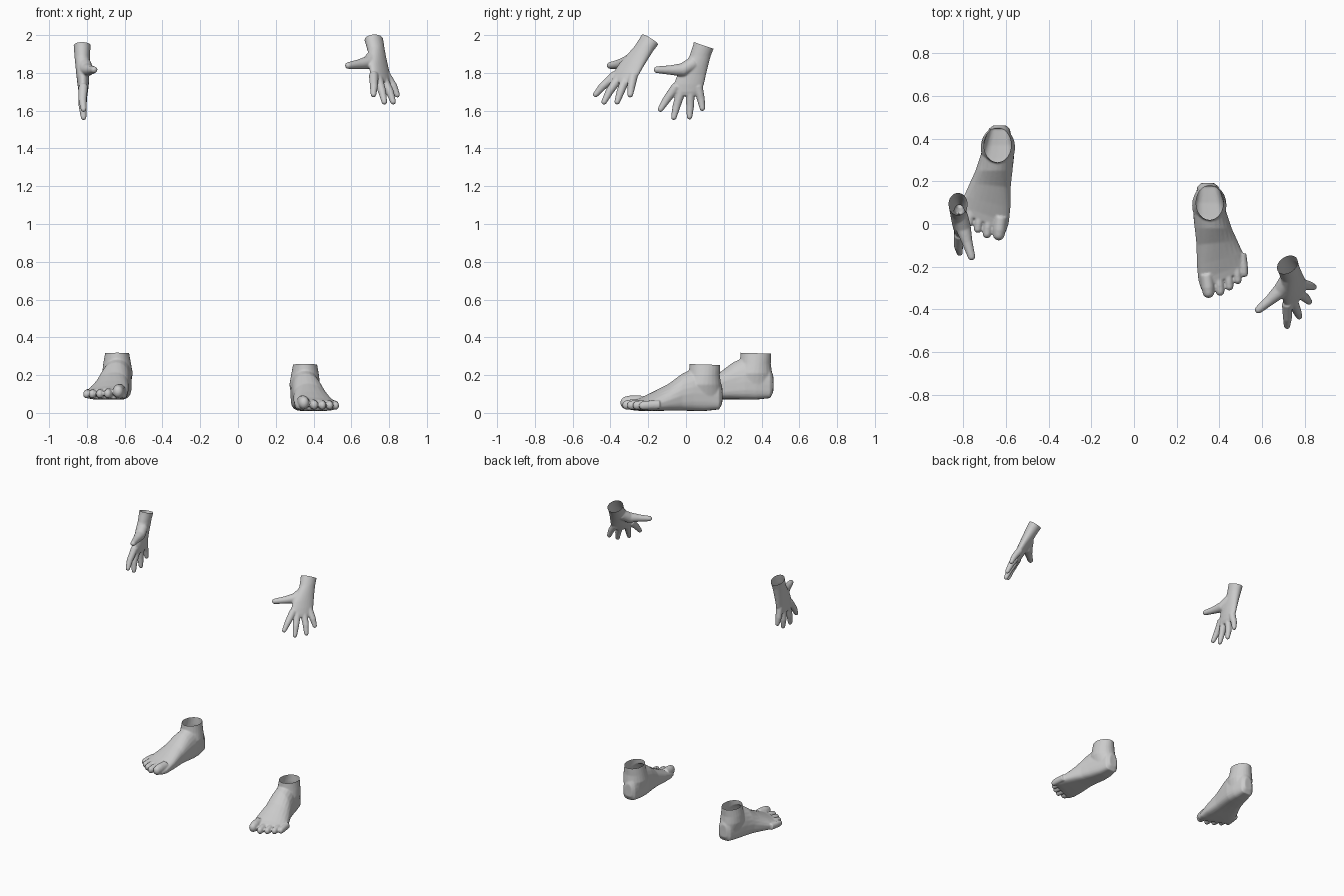
import bpy, bmesh, math
from mathutils import Vector, Matrix

if "Cube" in bpy.data.objects:
    bpy.data.objects.remove(bpy.data.objects["Cube"])

SIDES = 24
skin = bpy.data.materials.new("plain_grey")
skin.diffuse_color = (0.6, 0.6, 0.6, 1)
skin.use_nodes = True
skin.node_tree.nodes["Principled BSDF"].inputs["Base Color"].default_value = skin.diffuse_color


def loft(bm, rings):
    """Closed skin over a list of point rings."""
    rows = [[bm.verts.new(p) for p in r] for r in rings]
    for a, b in zip(rows, rows[1:]):
        for i in range(SIDES):
            j = (i + 1) % SIDES
            bm.faces.new((a[i], a[j], b[j], b[i]))
    bm.faces.new(rows[0][::-1])
    bm.faces.new(rows[-1])


def angles():
    return [2 * math.pi * i / SIDES for i in range(SIDES)]


def ellipse_z(x, y, z, hx, hy):
    return [(x + hx * math.cos(t), y + hy * math.sin(t), z) for t in angles()]


def digit(bm, pts, zs=1.0):
    """Tapered tube through (x, y, z, radius) points with a rounded tip."""
    P = [Vector(p[:3]) for p in pts]
    R = [p[3] for p in pts]
    d = (P[-1] - P[-2]).normalized()
    end, r = P[-1] - d * R[-1], R[-1]
    P[-1] = end
    for a in (25, 50, 70, 84):
        P.append(end + d * r * math.sin(math.radians(a)))
        R.append(r * math.cos(math.radians(a)))
    rings = []
    for i, (p, r) in enumerate(zip(P, R)):
        t = (P[min(i + 1, len(P) - 1)] - P[max(i - 1, 0)]).normalized()
        u = t.cross(Vector((1, 0, 0))).normalized()
        v = t.cross(u)
        ring = []
        for a in angles():
            o = u * r * math.cos(a) + v * r * math.sin(a)
            o.z *= zs
            ring.append(p + o)
        rings.append(ring)
    loft(bm, rings)


def fuse(bm, voxel, smooth, cut_co, cut_no):
    """Merge overlapping parts into one skin and cut the end open."""
    bmesh.ops.recalc_face_normals(bm, faces=bm.faces)
    me = bpy.data.meshes.new("rough")
    bm.to_mesh(me)
    ob = bpy.data.objects.new("rough", me)
    bpy.context.collection.objects.link(ob)
    m = ob.modifiers.new("fuse", 'REMESH')
    m.mode, m.voxel_size = 'VOXEL', voxel
    s = ob.modifiers.new("relax", 'SMOOTH')
    s.factor, s.iterations = 0.5, smooth
    dg = bpy.context.evaluated_depsgraph_get()
    out = bpy.data.meshes.new_from_object(ob.evaluated_get(dg))
    bpy.data.objects.remove(ob)
    b = bmesh.new()
    b.from_mesh(out)
    bmesh.ops.bisect_plane(b, geom=b.verts[:] + b.edges[:] + b.faces[:],
                           plane_co=cut_co, plane_no=cut_no, clear_outer=True)
    for f in b.faces:
        f.smooth = True
        f.material_index = 0
    b.to_mesh(out)
    out.materials.clear()
    out.materials.append(skin)
    return out


def place(name, mesh, matrix):
    me = mesh.copy()
    me.transform(matrix)
    if matrix.determinant() < 0:
        me.flip_normals()
    ob = bpy.data.objects.new(name, me)
    bpy.context.collection.objects.link(ob)


# --- Hand, fingers down, thumb towards -y, palm towards +x
bm = bmesh.new()
palm = [(-.825, .107, 1.99, .046, .060), (-.825, .095, 1.945, .045, .058),
        (-.825, .075, 1.89, .041, .056), (-.823, .052, 1.84, .038, .066),
        (-.822, .030, 1.79, .034, .076), (-.820, .015, 1.74, .030, .080),
        (-.819, .005, 1.70, .025, .076), (-.819, .003, 1.68, .019, .064)]
loft(bm, [ellipse_z(x, y, z, hx, hy) for x, y, z, hx, hy in palm])
fingers = [((-.05, 1.73), (-.105, 1.655), (-.143, 1.595)),
           ((-.02, 1.72), (-.050, 1.625), (-.068, 1.550)),
           ((.022, 1.72), (.022, 1.625), (.018, 1.553)),
           ((.063, 1.73), (.079, 1.660), (.089, 1.598))]
for (y0, z0), (y1, z1), (y2, z2) in fingers:
    digit(bm, [(-.819, y0, z0, .025), (-.823, y1, z1, .021), (-.816, y2, z2, .015)])
digit(bm, [(-.815, .04, 1.85, .036), (-.80, -.02, 1.815, .036),
           (-.782, -.085, 1.815, .025), (-.757, -.17, 1.817, .018)])
hand = fuse(bm, .005, 4, (-.825, .095, 1.945), (0, .32, .95))

place("right_hand", hand, Matrix.Identity(4))
# Left hand: mirrored about the wrist, then swung forwards and outwards
wrist = Vector((-.825, .095, 1.945))
v = Vector((.573, .819, -.026)).normalized()
w = Vector((-.437, .24, .855))
w = (w - v * w.dot(v)).normalized()
swing = Matrix((v.cross(w), v, w)).transposed().to_4x4()
place("left_hand", hand, Matrix.Translation((.72, -.19, 1.975)) @ swing
      @ Matrix.Scale(-1, 4, (1, 0, 0)) @ Matrix.Translation(-wrist))

# --- Left foot, toes towards -y
def foot_ring(y, x0, x1, z0, z1, slant, lean):
    xc, hx = (x0 + x1) / 2, (x1 - x0) / 2
    zc = z0 + (z1 - z0) * .42
    ring = []
    for t in angles():
        c, s = math.cos(t), math.sin(t)
        e = 1.0 if s > 0 else .55          # flatter sole
        x = xc + hx * math.copysign(abs(c) ** e, c) - lean * max(s, 0)
        z = zc + ((z1 - zc) * s if s > 0 else -(zc - z0) * abs(s) ** e)
        ring.append((x, y + slant * (x - .4), z))
    return ring


bm = bmesh.new()
body = [(.192, .315, .375, .05, .14, 0, 0), (.175, .297, .397, .018, .18, 0, 0),
        (.10, .282, .420, .010, .23, 0, 0), (.04, .278, .438, .010, .235, 0, .005),
        (-.02, .285, .458, .012, .208, 0, .012), (-.087, .295, .485, .012, .155, .1, .02),
        (-.167, .296, .512, .010, .112, .25, .02), (-.23, .302, .522, .010, .082, .35, .01),
        (-.27, .315, .518, .014, .068, .45, 0)]
loft(bm, [foot_ring(*b) for b in body])
ankle = [(.355, .10, .31, .064, .081), (.355, .10, .255, .064, .081),
         (.355, .096, .20, .074, .083), (.353, .088, .15, .081, .098),
         (.35, .085, .09, .068, .105)]
loft(bm, [ellipse_z(*a) for a in ankle])
# Toes, big to little
for x, y, r in [(.352, -.347, .031), (.406, -.337, .0225), (.449, -.312, .0215),
                (.488, -.282, .021), (.519, -.249, .020)]:
    z = .012 + r * 1.25
    digit(bm, [(x - .012, y + .11, z + .006, r), (x - .005, y + .05, z + .004, r),
               (x, y, z, r * .9)], 1.2)
foot = fuse(bm, .005, 5, (.355, .10, .256), (0, .03, 1))

place("left_foot", foot, Matrix.Identity(4))
place("right_foot", foot, Matrix.Translation((-.285, .27, .06))
      @ Matrix.Scale(-1, 4, (1, 0, 0)))
